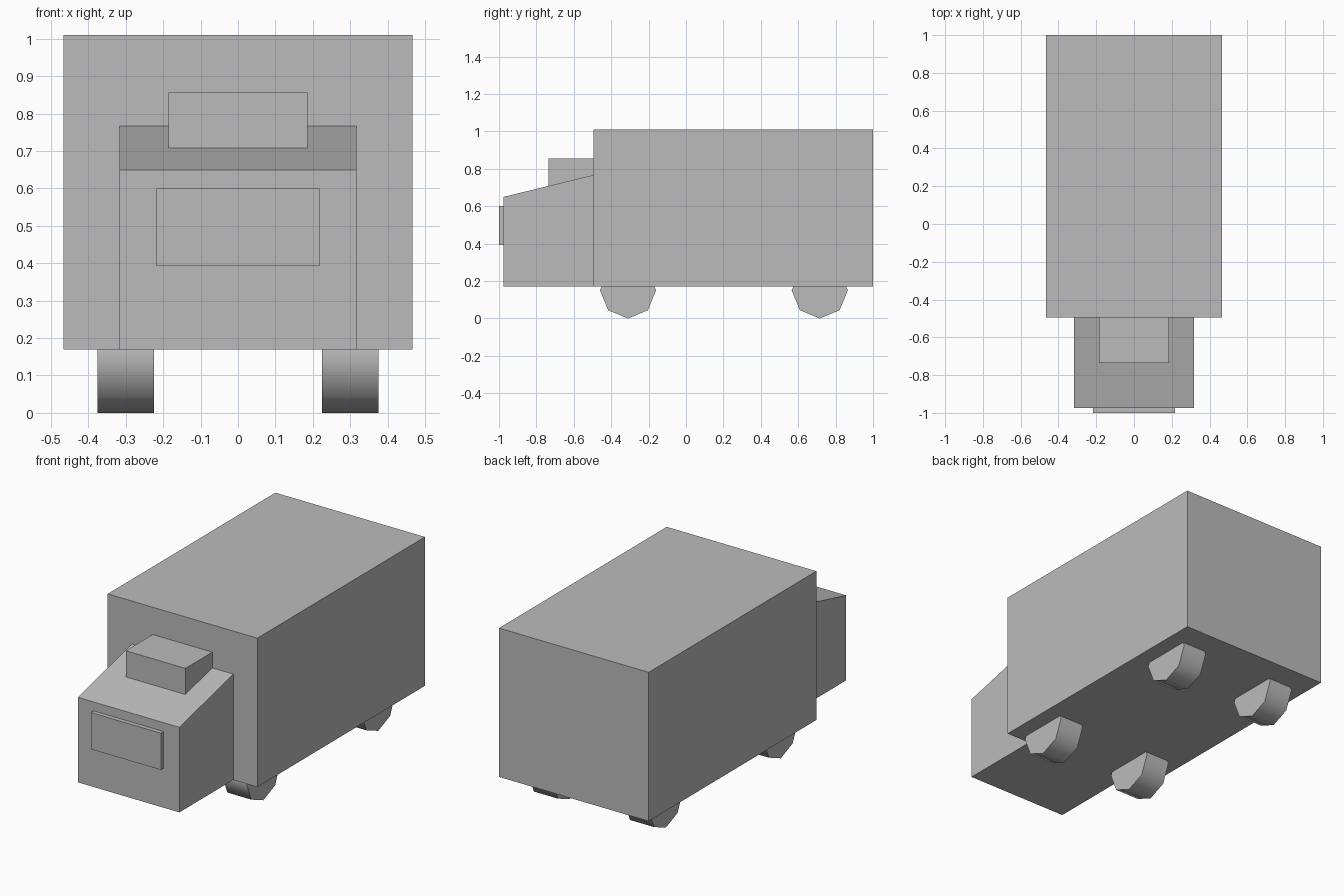
import bpy
import math

default = bpy.data.objects.get("Cube")
if default:
    bpy.data.objects.remove(default, do_unlink=True)

# Single plain grey paint
GREY = (0.5, 0.5, 0.5, 1.0)
paint = bpy.data.materials.new("plain_grey")
paint.use_nodes = True
paint.diffuse_color = GREY
bsdf = next(n for n in paint.node_tree.nodes if n.type == 'BSDF_PRINCIPLED')
bsdf.inputs["Base Color"].default_value = GREY


def extrude_side(name, profile, x0, x1):
    """Sweep a (y, z) profile, anticlockwise seen from +x, from x0 to x1."""
    n = len(profile)
    verts = [(x, y, z) for x in (x0, x1) for y, z in profile]
    faces = [tuple(reversed(range(n))), tuple(range(n, 2 * n))]
    faces += [(i, (i + 1) % n, (i + 1) % n + n, i + n) for i in range(n)]
    mesh = bpy.data.meshes.new(name)
    mesh.from_pydata(verts, [], faces)
    mesh.materials.append(paint)
    obj = bpy.data.objects.new(name, mesh)
    bpy.context.collection.objects.link(obj)
    return obj


def box(name, half_width, y0, y1, z0, z1):
    profile = [(y0, z0), (y1, z0), (y1, z1), (y0, z1)]
    return extrude_side(name, profile, -half_width, half_width)


FLOOR = 0.17
CARGO_FRONT = -0.495
CAB_FRONT = -0.975

# Cargo body
box("cargo_body", 0.467, CARGO_FRONT, 1.0, FLOOR, 1.01)

# Cab with sloping roof
cab_profile = [(CAB_FRONT, FLOOR), (CARGO_FRONT, FLOOR),
               (CARGO_FRONT, 0.767), (CAB_FRONT, 0.65)]
extrude_side("cab", cab_profile, -0.317, 0.317)

# Roof box and front plate
box("roof_box", 0.186, -0.735, CARGO_FRONT, 0.69, 0.856)
box("front_plate", 0.218, -1.0, CAB_FRONT, 0.393, 0.6)

# Eight-sided wheels standing on a corner, with smooth treads
RADIUS = 0.15
SIDES = 8
for axle, y in (("front", -0.31), ("rear", 0.715)):
    rim = [(y + RADIUS * math.cos(math.tau * i / SIDES),
            RADIUS + RADIUS * math.sin(math.tau * i / SIDES))
           for i in range(SIDES)]
    for side, x in (("left", 0.3), ("right", -0.3)):
        wheel = extrude_side(f"{axle}_{side}_wheel", rim, x - 0.075, x + 0.075)
        bpy.ops.object.select_all(action='DESELECT')
        wheel.select_set(True)
        bpy.context.view_layer.objects.active = wheel
        bpy.ops.object.shade_smooth_by_angle(angle=math.radians(50))
